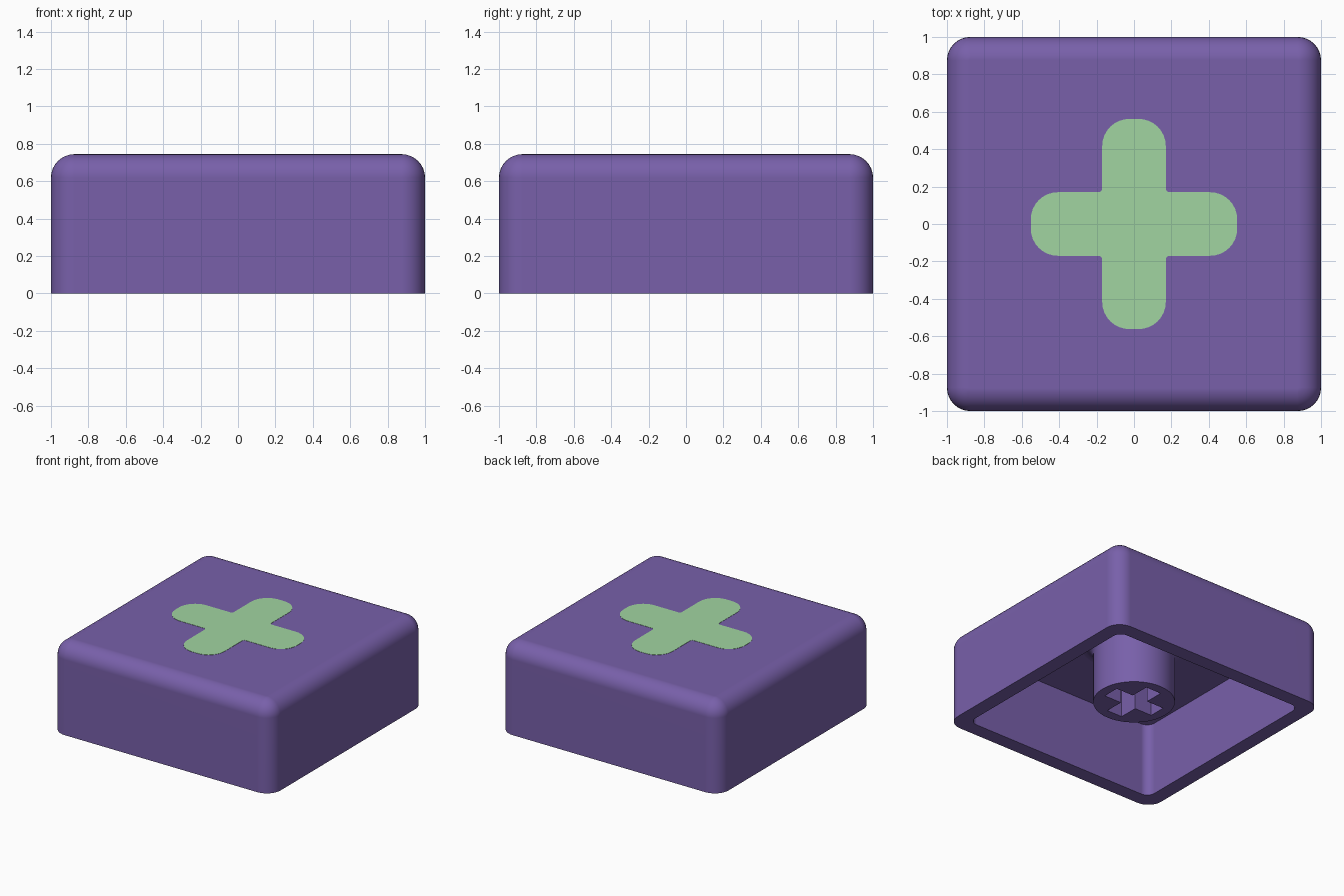
import bpy, bmesh
from math import sin, cos, pi, radians

cube = bpy.data.objects.get("Cube")
if cube:
    bpy.data.objects.remove(cube, do_unlink=True)

HEIGHT = 0.744
CEILING = 0.61
EDGE = 0.125


def material(name, color):
    mat = bpy.data.materials.new(name)
    mat.use_nodes = True
    mat.diffuse_color = color
    mat.node_tree.nodes["Principled BSDF"].inputs["Base Color"].default_value = color
    return mat


purple = material("purple plastic", (0.188, 0.117, 0.402, 1))
green = material("pale green", (0.355, 0.665, 0.355, 1))


def finish(name, bm, mat):
    bmesh.ops.recalc_face_normals(bm, faces=bm.faces)
    mesh = bpy.data.meshes.new(name)
    bm.to_mesh(mesh)
    bm.free()
    mesh.materials.append(mat)
    obj = bpy.data.objects.new(name, mesh)
    bpy.context.collection.objects.link(obj)
    return obj


def select(obj):
    bpy.ops.object.select_all(action="DESELECT")
    obj.select_set(True)
    bpy.context.view_layer.objects.active = obj


def smooth(obj):
    select(obj)
    bpy.ops.object.shade_smooth_by_angle(angle=radians(35))
    normals = obj.modifiers.new("weighted normals", "WEIGHTED_NORMAL")
    normals.keep_sharp = True


def rounded_square(half, radius, z, steps=8):
    """Ring of points; radius equal to half gives a circle."""
    points = []
    for quarter, (sx, sy) in enumerate([(1, 1), (-1, 1), (-1, -1), (1, -1)]):
        for i in range(steps + 1):
            a = (quarter + i / steps) * pi / 2
            points.append((sx * (half - radius) + radius * cos(a),
                           sy * (half - radius) + radius * sin(a), z))
    return points


def loft(rings):
    """Skin a list of rings and close both ends."""
    bm = bmesh.new()
    loops = [[bm.verts.new(p) for p in ring] for ring in rings]
    for a, b in zip(loops, loops[1:]):
        for i in range(len(a)):
            j = (i + 1) % len(a)
            bm.faces.new((a[i], a[j], b[j], b[i]))
    bm.faces.new(loops[0])
    bm.faces.new(loops[-1])
    bmesh.ops.remove_doubles(bm, verts=bm.verts, dist=0.00005)
    return bm


def plus_prism(arm_x, arm_y, width, z0, z1, tip=0.0, notch=0.0):
    """Plus-shaped prism with rounded tips and inner notches."""
    bm = bmesh.new()
    w = width
    quarter = [(arm_x, w), (w, w), (w, arm_y)]
    outline = []
    for sx, sy in [(1, 1), (-1, 1), (-1, -1), (1, -1)]:
        part = [(x * sx, y * sy) for x, y in quarter]
        outline += part if sx * sy > 0 else part[::-1]
    face = bm.faces.new([bm.verts.new((x, y, z0)) for x, y in outline])
    inner = [v for v in bm.verts if max(abs(v.co.x), abs(v.co.y)) < w + 0.001]
    outer = [v for v in bm.verts if v not in inner]
    for verts, size in ((outer, tip), (inner, notch)):
        if size:
            bmesh.ops.bevel(bm, geom=verts, offset=size, segments=8,
                            profile=0.5, affect="VERTICES")
    out = bmesh.ops.extrude_face_region(bm, geom=bm.faces[:])
    for v in out["geom"]:
        if isinstance(v, bmesh.types.BMVert):
            v.co.z = z1
    return bm


# Hollow cap: cavity ceiling, inner wall, rim, outer wall, rounded top edge
rings = [rounded_square(0.88, 0.07, CEILING),
         rounded_square(0.88, 0.07, 0),
         rounded_square(1, EDGE, 0)]
for i in range(9):
    t = i / 8 * pi / 2
    r = max(EDGE * cos(t), 0.003)
    rings.append(rounded_square(1 - EDGE + r, r, HEIGHT - EDGE + EDGE * sin(t)))
smooth(finish("cap_shell", loft(rings), purple))

# Stem with a flared root at the cavity ceiling
FLARE, STEM = 0.1, 0.308
rings = [rounded_square(STEM + FLARE, STEM + FLARE, CEILING + 0.02, 12)]
for i in range(7):
    t = i / 6 * pi / 2
    r = STEM + FLARE * (1 - sin(t))
    rings.append(rounded_square(r, r, CEILING - FLARE + FLARE * cos(t), 12))
rings.append(rounded_square(STEM, STEM, 0.11, 12))
stem = finish("stem", loft(rings), purple)

# Cross-shaped socket cut into the stem
cutter = finish("socket_cutter", plus_prism(0.228, 0.228, 0.07, 0.0, 0.55), purple)
cutter.hide_render = True
socket = stem.modifiers.new("socket", "BOOLEAN")
socket.operation = "DIFFERENCE"
socket.solver = "EXACT"
socket.object = cutter
select(stem)
bpy.ops.object.modifier_apply(modifier=socket.name)
bpy.data.objects.remove(cutter, do_unlink=True)
smooth(stem)

# Flat plus emblem on the top face
finish("plus_emblem",
       plus_prism(0.552, 0.562, 0.17, HEIGHT - 0.004, HEIGHT + 0.002,
                  tip=0.145, notch=0.02), green)
